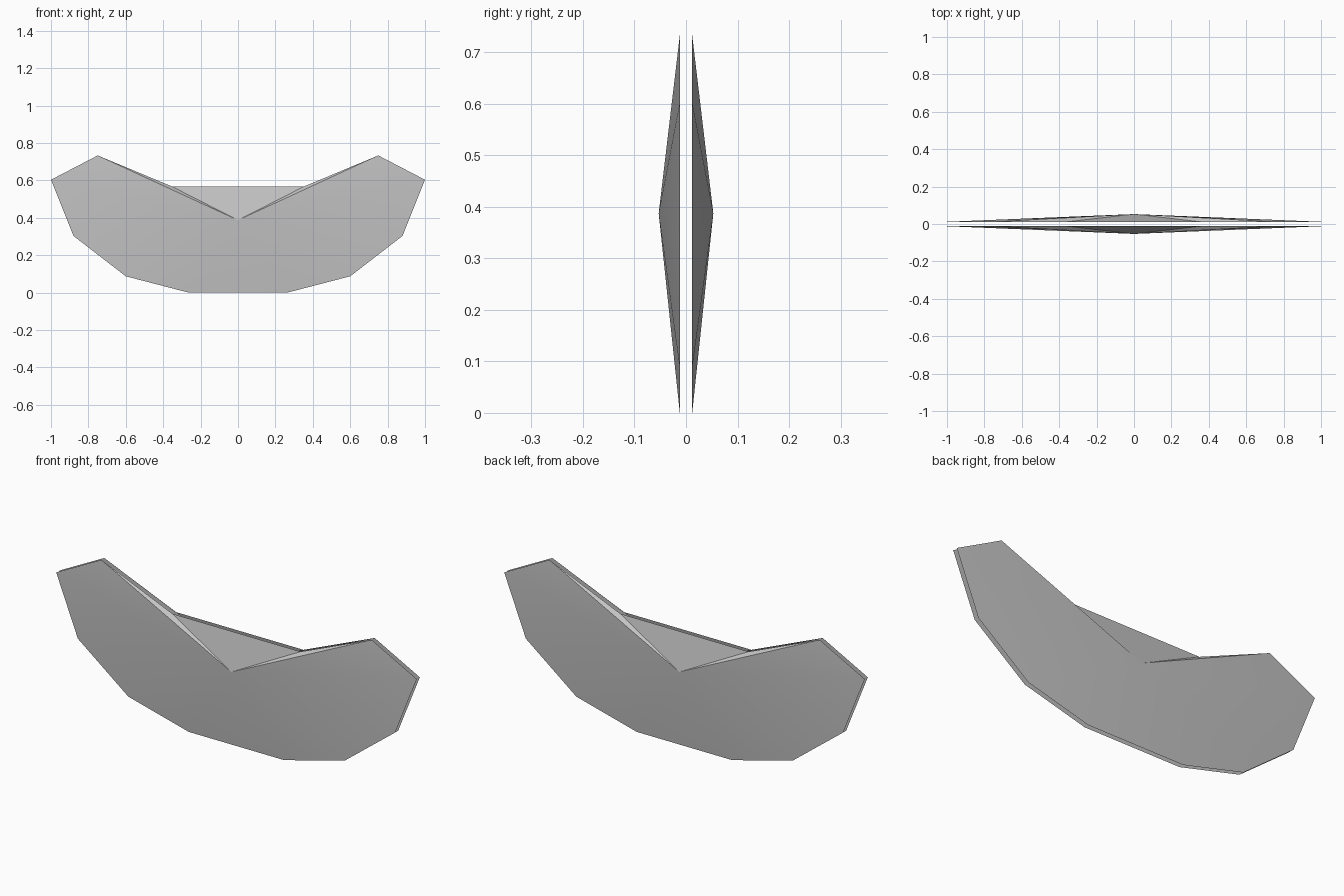
import bpy
import bmesh

cube = bpy.data.objects.get("Cube")
if cube:
    bpy.data.objects.remove(cube, do_unlink=True)

# Single grey material
grey = bpy.data.materials.new("plain grey")
grey.use_nodes = True
colour = (0.55, 0.55, 0.55, 1)
grey.diffuse_color = colour
grey.node_tree.nodes["Principled BSDF"].inputs["Base Color"].default_value = colour

# Half of the crescent rim (x, z), from the bottom round to the notch
HALF = [(0.265, 0), (0.6, 0.087), (0.88, 0.303), (1, 0.603), (0.75, 0.733), (0.355, 0.568)]
RIM = HALF + [(-x, z) for x, z in reversed(HALF)]


def shell(name, side):
    """Open shallow shell: a fan of faces from a raised point to the flat rim."""
    bm = bmesh.new()
    peak = bm.verts.new((0, side * 0.053, 0.387))
    rim = [bm.verts.new((x, side * 0.012, z)) for x, z in RIM]
    for a, b in zip(rim, rim[1:] + rim[:1]):
        bm.faces.new((peak, a, b) if side < 0 else (peak, b, a))
    mesh = bpy.data.meshes.new(name)
    bm.to_mesh(mesh)
    bm.free()
    mesh.materials.append(grey)
    obj = bpy.data.objects.new(name, mesh)
    bpy.context.collection.objects.link(obj)
    bpy.ops.object.select_all(action="DESELECT")
    obj.select_set(True)
    bpy.context.view_layer.objects.active = obj
    bpy.ops.object.shade_smooth_by_angle(angle=0.4)


# Mirrored front and back shells with a narrow gap between them
shell("front_shell", -1)
shell("back_shell", 1)
